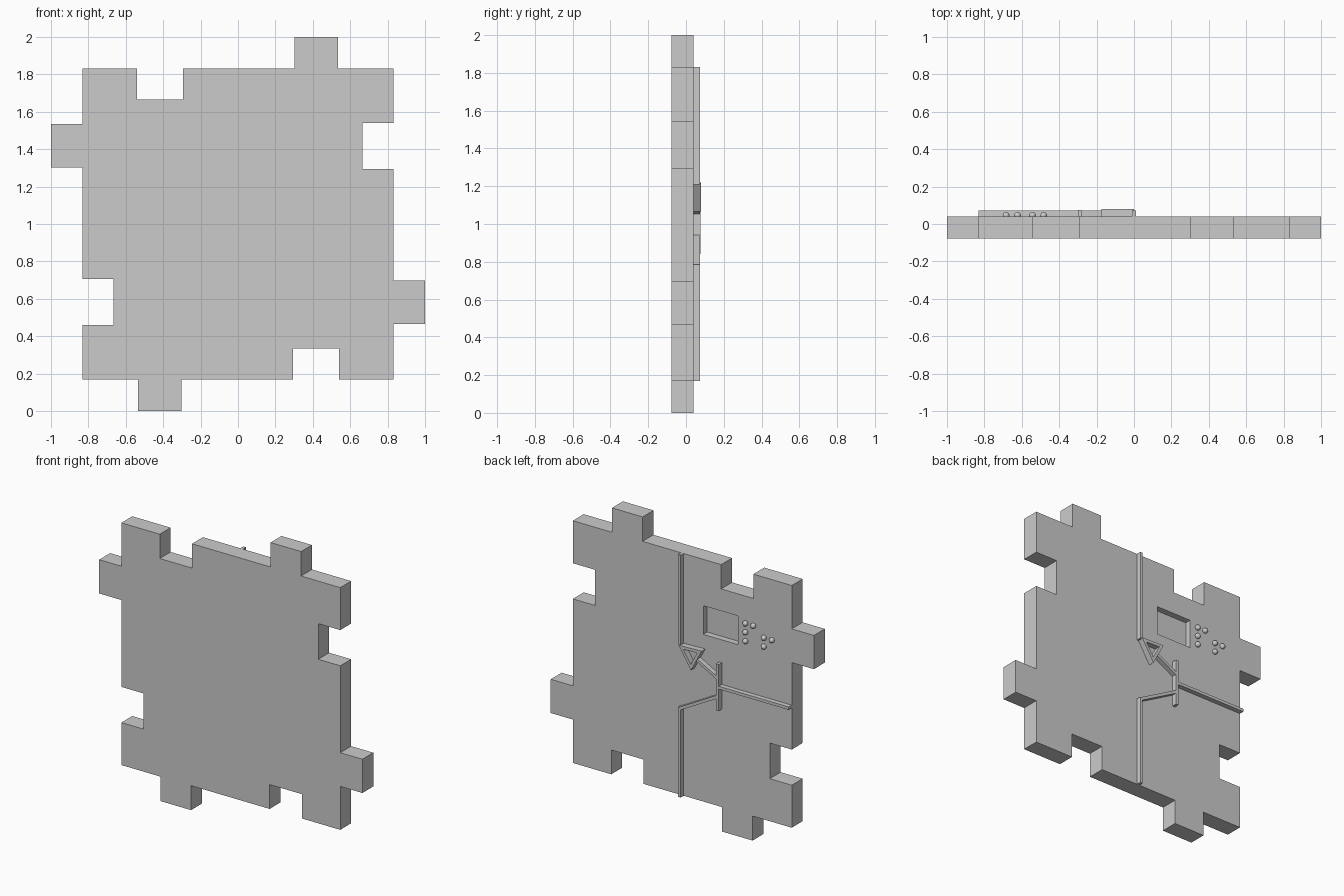
import bpy
import bmesh
from math import atan2, cos, hypot, pi, sin

cube = bpy.data.objects.get("Cube")
if cube:
    bpy.data.objects.remove(cube, do_unlink=True)

FRONT, BACK = -0.078, 0.04      # faces of the tile
EMBED = 0.005                   # how far raised parts sink into the tile
WIRE_TOP, ARROW_TOP = 0.073, 0.08
WIRE = 0.02

grey = bpy.data.materials.new("light_grey")
grey.use_nodes = True
COLOUR = (0.6, 0.6, 0.6, 1)
grey.diffuse_color = COLOUR
grey.node_tree.nodes["Principled BSDF"].inputs["Base Color"].default_value = COLOUR


def add_object(name, bm):
    bmesh.ops.recalc_face_normals(bm, faces=bm.faces[:])
    mesh = bpy.data.meshes.new(name)
    bm.to_mesh(mesh)
    bm.free()
    mesh.materials.append(grey)
    obj = bpy.data.objects.new(name, mesh)
    bpy.context.collection.objects.link(obj)
    return obj


def extrude_y(bm, depth):
    """Thicken every flat face along +y."""
    made = bmesh.ops.extrude_face_region(bm, geom=bm.faces[:])["geom"]
    verts = [g for g in made if isinstance(g, bmesh.types.BMVert)]
    bmesh.ops.translate(bm, verts=verts, vec=(0, depth, 0))


def box(name, x, z, size_x, size_z, y0, y1, angle=0):
    bm = bmesh.new()
    bmesh.ops.create_cube(bm, size=1)
    bmesh.ops.scale(bm, verts=bm.verts, vec=(size_x, y1 - y0, size_z))
    obj = add_object(name, bm)
    obj.location = (x, (y0 + y1) / 2, z)
    obj.rotation_euler.y = angle
    return obj


def wire(name, start, end, top=WIRE_TOP):
    dx, dz = end[0] - start[0], end[1] - start[1]
    return box(name, (start[0] + end[0]) / 2, (start[1] + end[1]) / 2,
               hypot(dx, dz), WIRE, BACK - EMBED, top, -atan2(dz, dx))


# Interlocking tile: one edge with a notch and a tab, turned four times
HALF, NOTCH, TAB = 0.832, 0.665, 1.0
edge = [(-HALF, HALF), (-0.54, HALF), (-0.54, NOTCH), (-0.295, NOTCH),
        (-0.295, HALF), (0.302, HALF), (0.302, TAB), (0.534, TAB), (0.534, HALF)]
bm = bmesh.new()
outline = []
for turn in range(4):
    c, s = round(cos(turn * pi / 2)), round(sin(turn * pi / 2))
    for x, z in edge:
        outline.append(bm.verts.new((x * c + z * s, FRONT, 1 + z * c - x * s)))
bm.faces.new(outline)
extrude_y(bm, BACK - FRONT)
tile = add_object("puzzle_tile", bm)

# Rectangular pocket in the back
cutter = box("pocket_cutter", -0.292, 1.415, 0.265, 0.197, BACK - 0.042, BACK + 0.1)
cutter.hide_render = True
cut = tile.modifiers.new("pocket", "BOOLEAN")
cut.object = cutter
cut.operation = "DIFFERENCE"
cut.solver = "EXACT"
bpy.context.view_layer.objects.active = tile
bpy.ops.object.modifier_apply(modifier=cut.name)
bpy.data.objects.remove(cutter, do_unlink=True)

# Raised wires of the circuit symbol
BAR_X = -0.29
apex = (0, 1.215)
bar_joint = (BAR_X, 1.06)
wire("upper_wire", (0, 1.832), (0, 1.21))
wire("lower_wire", (0, 0.168), (0, 0.785))
wire("lower_slanted_wire", (0, 0.775), (BAR_X, 0.935))
wire("side_wire", (-HALF, 1.0), (BAR_X, 1.0))
wire("centre_bar", (BAR_X, 0.84), (BAR_X, 1.16), 0.076)

# Hollow triangular arrowhead pointing at the upper wire
RADIUS = 0.101
direction = atan2(bar_joint[1] - apex[1], bar_joint[0] - apex[0])
cx, cz = apex[0] + RADIUS * cos(direction), apex[1] + RADIUS * sin(direction)
bm = bmesh.new()
rings = []
for r in (RADIUS, RADIUS - 2 * WIRE):
    angles = [direction + pi + k * 2 * pi / 3 for k in range(3)]
    rings.append([bm.verts.new((cx + r * cos(a), BACK - EMBED, cz + r * sin(a)))
                  for a in angles])
outer, inner = rings
for k in range(3):
    n = (k + 1) % 3
    bm.faces.new((outer[k], outer[n], inner[n], inner[k]))
extrude_y(bm, ARROW_TOP - BACK + EMBED)
add_object("arrowhead", bm)

# Slanted wire from the arrowhead base to the bar
tail = (apex[0] + 1.45 * RADIUS * cos(direction), apex[1] + 1.45 * RADIUS * sin(direction))
wire("upper_slanted_wire", tail, bar_joint)

# Raised tactile dots
dots = [(-0.483, 1.48), (-0.543, 1.48), (-0.483, 1.419), (-0.483, 1.358),
        (-0.623, 1.419), (-0.684, 1.419), (-0.623, 1.358)]
for i, (x, z) in enumerate(dots):
    bm = bmesh.new()
    bmesh.ops.create_uvsphere(bm, u_segments=20, v_segments=12, radius=0.018)
    for face in bm.faces:
        face.smooth = True
    add_object(f"tactile_dot_{i + 1}", bm).location = (x, BACK + 0.006, z)
